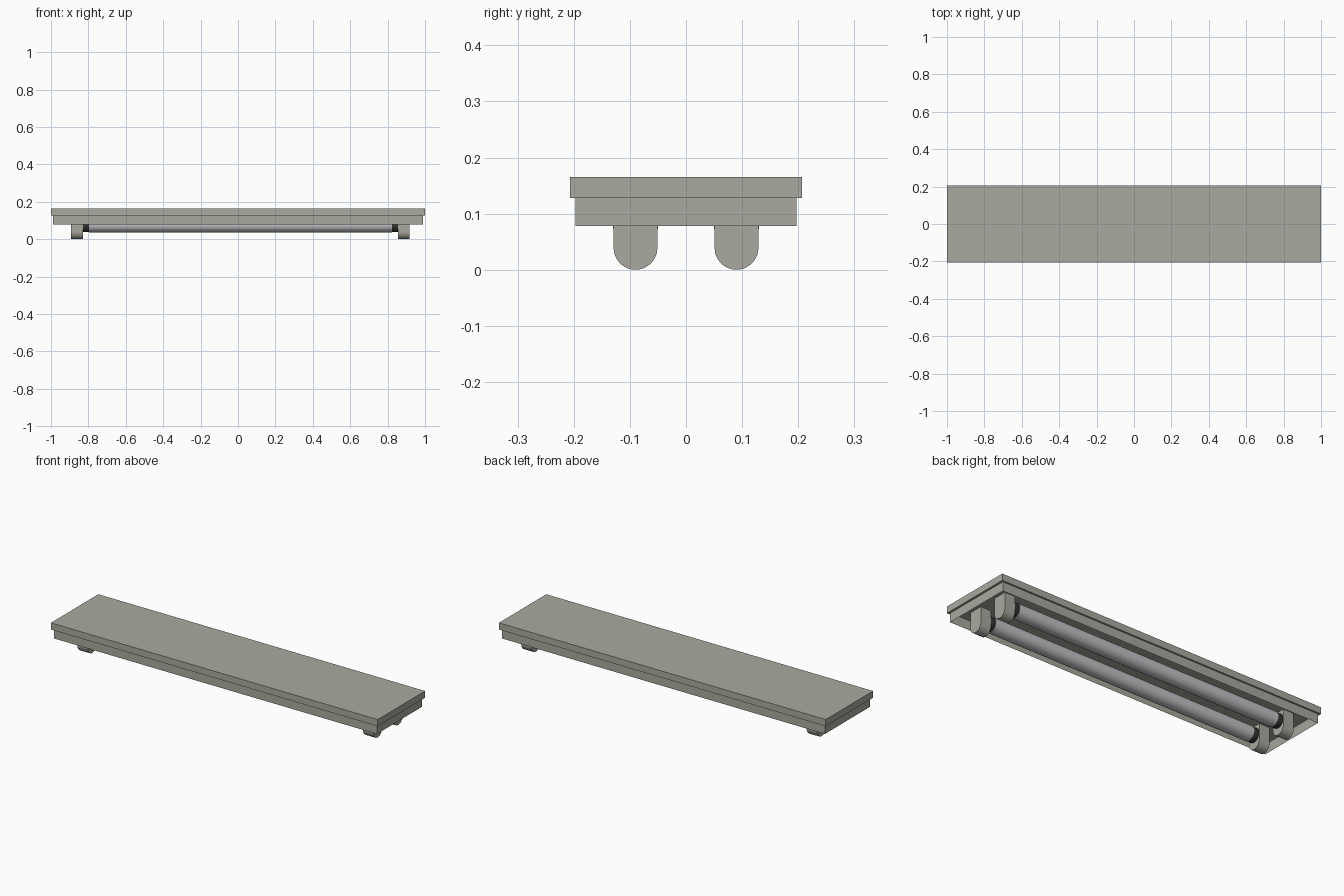
import bpy, bmesh, math
from mathutils import Matrix

if "Cube" in bpy.data.objects:
    bpy.data.objects.remove(bpy.data.objects["Cube"])

def material(name, rgb):
    m = bpy.data.materials.new(name)
    m.diffuse_color = (*rgb, 1)
    m.use_nodes = True
    m.node_tree.nodes["Principled BSDF"].inputs["Base Color"].default_value = m.diffuse_color
    return m

BODY = material("warm grey metal", (0.40, 0.40, 0.35))
TUBE = material("pale tube", (0.55, 0.55, 0.58))
DARK = material("dark cap", (0.035, 0.035, 0.033))

def finish(name, bm, mat, smooth=False):
    bmesh.ops.recalc_face_normals(bm, faces=bm.faces)
    me = bpy.data.meshes.new(name)
    bm.to_mesh(me)
    bm.free()
    me.materials.append(mat)
    ob = bpy.data.objects.new(name, me)
    bpy.context.collection.objects.link(ob)
    if smooth:
        bpy.ops.object.select_all(action='DESELECT')
        ob.select_set(True)
        bpy.context.view_layer.objects.active = ob
        bpy.ops.object.shade_smooth_by_angle(angle=math.radians(35))
    return ob

def box(bm, x, y, z0, z1):
    return bmesh.ops.create_cube(bm, size=1, matrix=Matrix.Translation((0, 0, (z0 + z1) / 2))
                                 @ Matrix.Diagonal((2 * x, 2 * y, z1 - z0, 1)))

def rod(name, x0, x1, y, z, r, mat):
    bm = bmesh.new()
    bmesh.ops.create_cone(bm, cap_ends=True, segments=32, radius1=r, radius2=r, depth=x1 - x0,
                          matrix=Matrix.Translation(((x0 + x1) / 2, y, z))
                          @ Matrix.Rotation(math.pi / 2, 4, 'Y'))
    finish(name, bm, mat, True)

def holder(name, x0, x1, y):
    # U-shaped end bracket, rounded at the bottom
    r, zc, top = 0.039, 0.039, 0.128
    pts = [(-r, top)] + [(-r * math.cos(a), zc - r * math.sin(a))
                         for a in (math.pi * i / 20 for i in range(21))] + [(r, top)]
    bm = bmesh.new()
    f = bm.faces.new([bm.verts.new((x0, y + p, z)) for p, z in pts])
    ext = bmesh.ops.extrude_face_region(bm, geom=[f])
    bmesh.ops.translate(bm, vec=(x1 - x0, 0, 0),
                        verts=[v for v in ext['geom'] if isinstance(v, bmesh.types.BMVert)])
    finish(name, bm, BODY, True)

# top plate
bm = bmesh.new()
box(bm, 1.0, 0.207, 0.128, 0.165)
finish("top_plate", bm, BODY)

# tray: box open below with thin walls
bm = bmesh.new()
box(bm, 0.988, 0.197, 0.078, 0.128)
bm.faces.ensure_lookup_table()
bm.normal_update()
bottom = min(bm.faces, key=lambda f: f.calc_center_median().z)
bmesh.ops.inset_region(bm, faces=[bottom], thickness=0.010)
bmesh.ops.translate(bm, vec=(0, 0, 0.048), verts=bottom.verts)
finish("tray", bm, BODY)

# two lamps with caps and end holders
for side, y in (("front", -0.09), ("back", 0.09)):
    rod(side + "_tube", -0.797, 0.823, y, 0.076, 0.040, TUBE)
    rod(side + "_left_cap", -0.832, -0.796, y, 0.076, 0.038, DARK)
    rod(side + "_right_cap", 0.822, 0.858, y, 0.076, 0.038, DARK)
    holder(side + "_left_holder", -0.893, -0.829, y)
    holder(side + "_right_holder", 0.855, 0.918, y)
